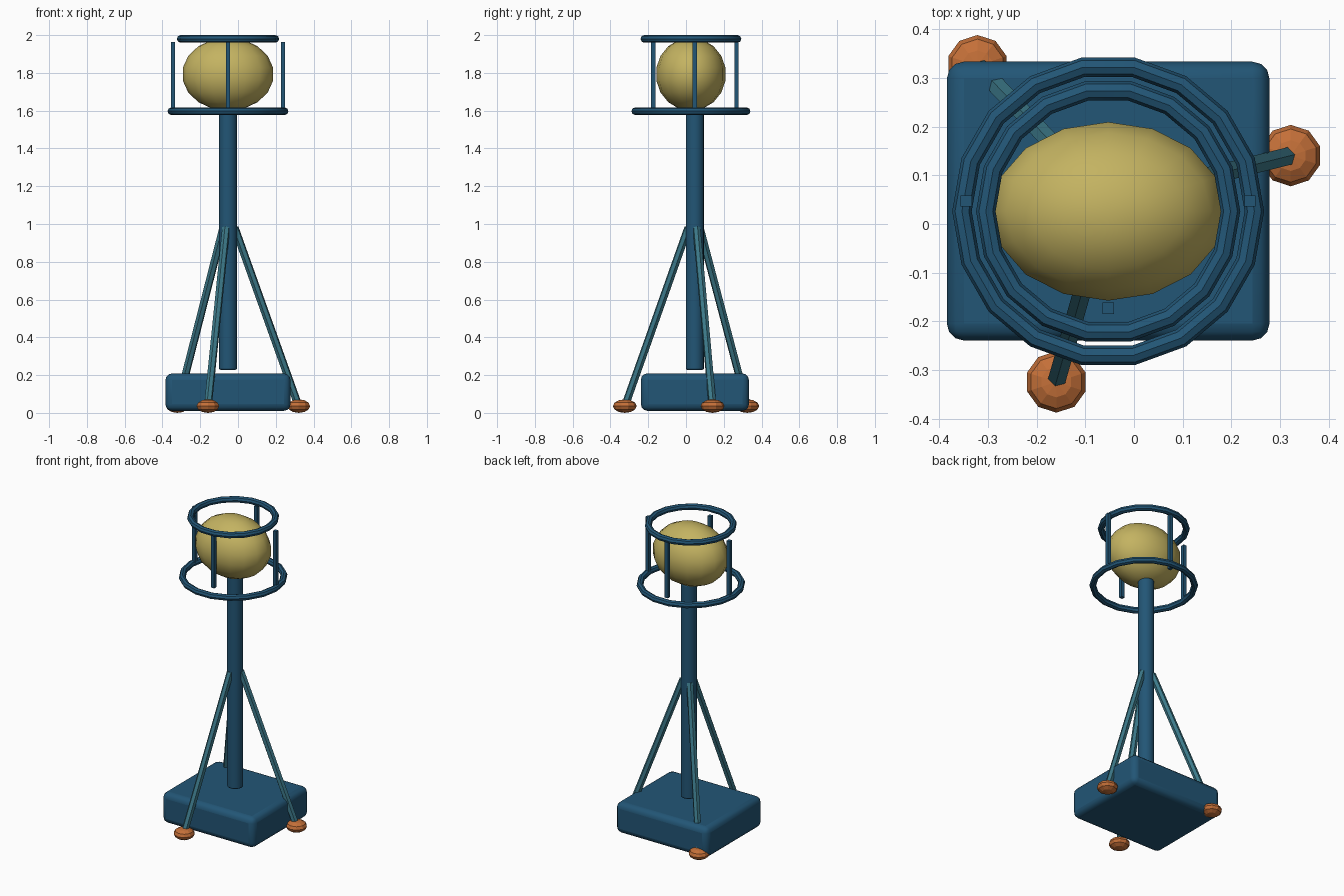
import bpy
from math import cos, sin, radians, pi
from mathutils import Vector

if "Cube" in bpy.data.objects:
    bpy.data.objects.remove(bpy.data.objects["Cube"])


def material(name, rgb):
    mat = bpy.data.materials.new(name)
    mat.use_nodes = True
    colour = (*rgb, 1)
    mat.diffuse_color = colour
    mat.node_tree.nodes["Principled BSDF"].inputs["Base Color"].default_value = colour
    return mat


BLUE = material("deep blue", (0.016, 0.092, 0.18))
TEAL = material("teal", (0.045, 0.19, 0.25))
ORANGE = material("orange", (0.55, 0.16, 0.04))
GOLD = material("pale gold", (0.55, 0.45, 0.12))

# Shared centre lines: the mast, and the slightly offset cage and globe
MAST = Vector((-0.053, 0.047, 0))
CAGE = Vector((-0.053, 0.026, 0))


def finish(name, mat, bevel=0, segments=2, smooth=True):
    obj = bpy.context.object
    obj.name = name
    obj.data.materials.append(mat)
    bpy.ops.object.transform_apply(location=False, rotation=False, scale=True)
    if smooth:
        bpy.ops.object.shade_smooth_by_angle(angle=radians(30))
    if bevel:
        mod = obj.modifiers.new("rounded edges", "BEVEL")
        mod.width = bevel
        mod.segments = segments
        mod.limit_method = "ANGLE"
        mod.angle_limit = radians(40)
    return obj


def block(name, centre, size, mat, **kw):
    bpy.ops.mesh.primitive_cube_add(size=1, location=centre)
    bpy.context.object.scale = size
    return finish(name, mat, **kw)


def rod(name, start, end, radius, sides, mat, **kw):
    axis = end - start
    bpy.ops.mesh.primitive_cylinder_add(
        vertices=sides, radius=radius, depth=axis.length, location=(start + end) / 2,
        rotation=axis.to_track_quat("Z", "Y").to_euler())
    return finish(name, mat, **kw)


def ellipsoid(name, centre, radii, segments, rings, mat, **kw):
    bpy.ops.mesh.primitive_uv_sphere_add(
        segments=segments, ring_count=rings, radius=1, location=centre)
    bpy.context.object.scale = radii
    return finish(name, mat, **kw)


def ring(name, z, radius):
    bpy.ops.mesh.primitive_torus_add(
        major_segments=18, minor_segments=8, major_radius=radius,
        minor_radius=0.02, location=CAGE + Vector((0, 0, z)))
    return finish(name, BLUE)


def polar(angle, radius, z):
    return MAST + Vector((radius * cos(angle), radius * sin(angle), z))


# Base and mast
block("base", MAST + Vector((0, 0, 0.11)), (0.662, 0.572, 0.198), BLUE, bevel=0.035, segments=3)
rod("mast", MAST + Vector((0, 0, 0.228)), MAST + Vector((0, 0, 1.615)),
    0.048, 16, BLUE, bevel=0.008)

# Three braces with flattened feet
for i in range(3):
    angle = radians(14 + 120 * i)
    rod(f"brace_{i + 1}", polar(angle, 0.037, 0.98), polar(angle, 0.38, 0.05),
        0.021, 6, TEAL, smooth=False)
    ellipsoid(f"foot_{i + 1}", polar(angle, 0.386, 0.036), (0.063, 0.063, 0.036),
              10, 6, ORANGE, smooth=False)

# Globe inside the cage
ellipsoid("globe", CAGE + Vector((0, 0, 1.793)), (0.243, 0.186, 0.194), 16, 9, GOLD)
bpy.ops.object.shade_smooth()
ring("lower_ring", 1.597, 0.3)
ring("upper_ring", 1.98, 0.251)

# Four upright cage bars
for name, dx, dy in (("left", 0.291, 0), ("right", -0.291, 0),
                     ("front", 0, -0.22), ("back", 0, 0.22)):
    block(f"{name}_bar", MAST + Vector((dx, dy, 1.782)), (0.023, 0.023, 0.362), BLUE)
